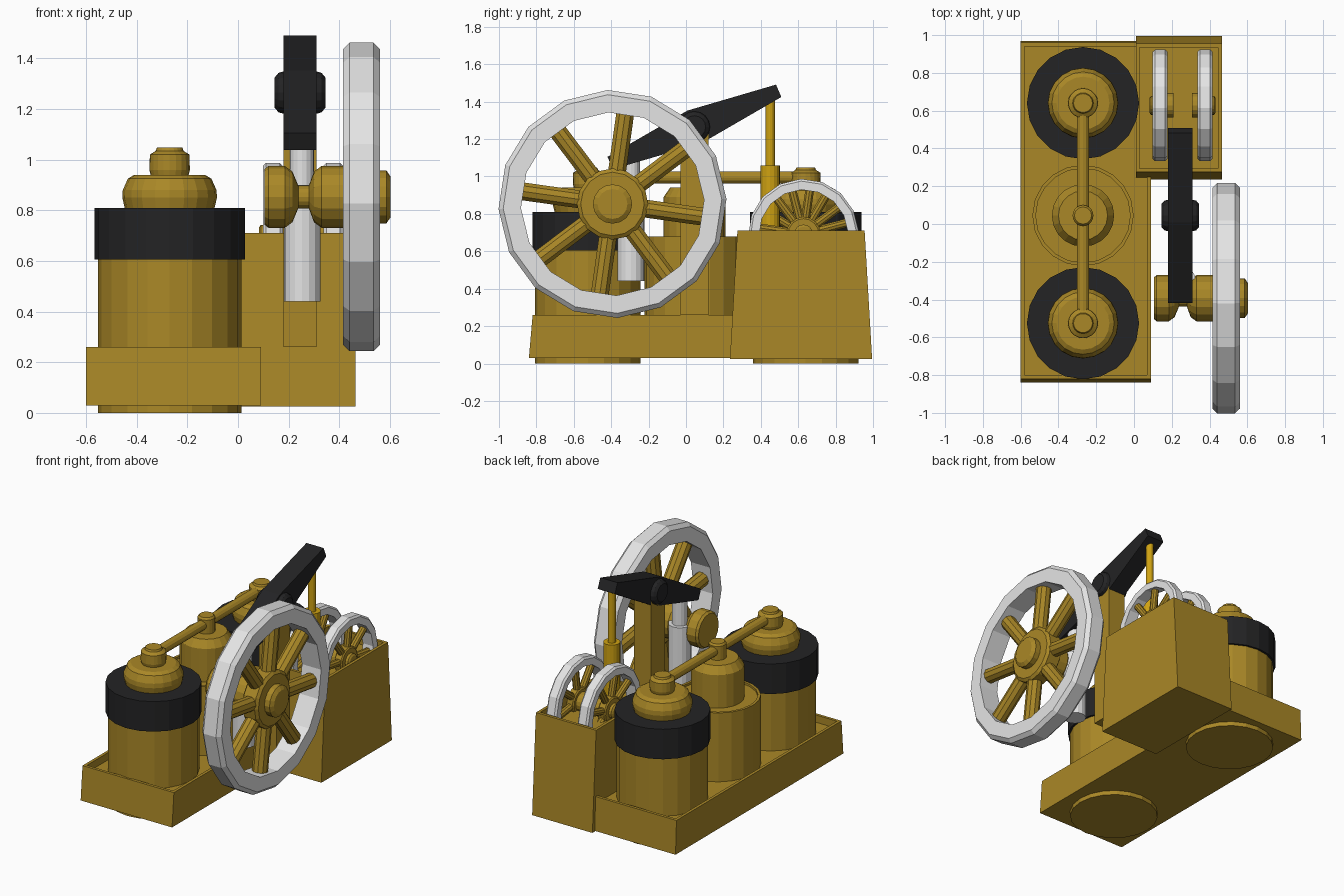
import bpy, bmesh
from math import sin, cos, radians, tau
from mathutils import Vector

if "Cube" in bpy.data.objects:
    bpy.data.objects.remove(bpy.data.objects["Cube"])


def material(name, r, g, b):
    m = bpy.data.materials.new(name)
    m.use_nodes = True
    m.diffuse_color = (r, g, b, 1)
    bsdf = m.node_tree.nodes["Principled BSDF"]
    bsdf.inputs["Base Color"].default_value = (r, g, b, 1)
    bsdf.inputs["Roughness"].default_value = 0.7
    return m


BRASS = material("aged brass", 0.40, 0.245, 0.02)
BLACK = material("black iron", 0.017, 0.017, 0.018)
STEEL = material("pale steel", 0.78, 0.78, 0.78)
YELLOW = material("yellow brass", 0.62, 0.36, 0.006)


def loft(name, rings, mat, loop=False):
    """Skin a list of point rings; cap the ends, or close into a loop."""
    bm = bmesh.new()
    rows = [[bm.verts.new(p) for p in ring] for ring in rings]
    pairs = list(zip(rows, rows[1:]))
    if loop:
        pairs.append((rows[-1], rows[0]))
    else:
        bm.faces.new(rows[0])
        bm.faces.new(rows[-1])
    for a, b in pairs:
        for i in range(len(a)):
            j = (i + 1) % len(a)
            bm.faces.new((a[i], a[j], b[j], b[i]))
    bmesh.ops.recalc_face_normals(bm, faces=bm.faces[:])
    mesh = bpy.data.meshes.new(name)
    bm.to_mesh(mesh)
    bm.free()
    mesh.materials.append(mat)
    obj = bpy.data.objects.new(name, mesh)
    bpy.context.collection.objects.link(obj)
    return obj


def lathe(name, profile, centre, mat, axis="z", n=20, turn=0, loop=False):
    """Revolve (radius, height) points around an axis through centre."""
    rings = []
    for r, h in profile:
        ring = []
        for i in range(n):
            a = radians(turn) + tau * i / n
            u, v = r * cos(a), r * sin(a)
            p = (u, v, h) if axis == "z" else (h, u, v)
            ring.append(Vector(centre) + Vector(p))
        rings.append(ring)
    return loft(name, rings, mat, loop)


def rod(name, start, end, radius, mat, n=12):
    start, end = Vector(start), Vector(end)
    d = end - start
    q = d.to_track_quat("Z", "Y")
    rings = [[p + q @ Vector((radius * cos(tau * i / n), radius * sin(tau * i / n), 0))
              for i in range(n)] for p in (start, end)]
    return loft(name, rings, mat)


def rect(x0, x1, y0, y1, z):
    return [(x0, y0, z), (x1, y0, z), (x1, y1, z), (x0, y1, z)]


def wheel(name, centre, s, turn, side=1):
    """Spoked wheel on the x axis, sized by s; side points to the hub cap."""
    c = Vector(centre)
    w = 0.0725 * s ** 0.85
    b = 0.025 * s
    lathe(name + "_rim", [(0.49 * s, -w), (0.585 * s, -w), (0.61 * s, b - w),
                          (0.61 * s, w - b), (0.585 * s, w), (0.49 * s, w)],
          c, STEEL, "x", 16, 2.5, True)
    hub = [(0.17, -0.06), (0.19, -0.045), (0.19, 0.045), (0.17, 0.06),
           (0.105, 0.06), (0.105, 0.098), (0.08, 0.115)]
    lathe(name + "_hub", [(r * s, h * s * side) for r, h in hub], c, BRASS, "x", 16)
    for k in range(8):
        a = radians(turn + 45 * k)
        d = Vector((0, cos(a), sin(a)))
        rod(f"{name}_spoke_{k + 1}", c + d * 0.1 * s, c + d * 0.51 * s, 0.05 * s, BRASS, 10)


# Base tray and wheel box, each with a rim around a recessed top
loft("base_tray", [rect(-0.6, 0.09, -0.84, 0.97, 0.03), rect(-0.6, 0.09, -0.82, 0.96, 0.26),
                   rect(-0.58, 0.07, -0.80, 0.94, 0.26),
                   rect(-0.58, 0.07, -0.80, 0.94, 0.21)], BRASS)
loft("wheel_box", [rect(0.01, 0.465, 0.235, 0.995, 0.025), rect(0.01, 0.465, 0.275, 0.955, 0.71),
                   rect(0.03, 0.445, 0.295, 0.935, 0.71),
                   rect(0.03, 0.445, 0.295, 0.935, 0.65)], BRASS)

# Two banded boilers and the plain tank between them
X = -0.27
for label, y in (("front", -0.525), ("rear", 0.64)):
    lathe(label + "_boiler", [(0.283, 0), (0.283, 0.62)], (X, y, 0), BRASS)
    lathe(label + "_boiler_band", [(0.297, 0.605), (0.297, 0.81)], (X, y, 0), BLACK)
    lathe(label + "_boiler_dome", [(0.175, 0.8), (0.187, 0.85), (0.185, 0.88), (0.165, 0.925),
                                   (0.14, 0.94), (0.075, 0.94), (0.08, 0.96), (0.078, 1.02),
                                   (0.055, 1.035), (0.05, 1.048)], (X, y, 0), BRASS)
lathe("middle_tank", [(0.268, 0.2), (0.268, 0.68), (0.25, 0.68), (0.25, 0.665)],
      (X, 0.045, 0), BRASS)
lathe("middle_tank_dome", [(0.165, 0.66), (0.165, 0.89), (0.13, 0.94), (0.055, 0.94),
                           (0.055, 1.035), (0.045, 1.048)], (X, 0.045, 0), BRASS)
rod("steam_pipe", (X, -0.525, 0.995), (X, 0.64, 0.995), 0.033, BRASS)

# Rocking beam on its post
loft("beam_post", [rect(0.18, 0.31, -0.03, 0.12, z) for z in (0.26, 1.25)], BRASS)
pivot = Vector((0.245, 0.045, 1.265))
tilt = radians(23.2)
outline = [(-0.49, -0.036), (0, -0.095), (0.49, -0.036),
           (0.49, 0.036), (0, 0.095), (-0.49, 0.036)]
loft("rocking_beam", [[pivot + Vector((x, u * cos(tilt) - v * sin(tilt),
                                       u * sin(tilt) + v * cos(tilt)))
                       for u, v in outline] for x in (-0.065, 0.065)], BLACK)
lathe("beam_pivot", [(0.06, -0.1), (0.078, -0.085), (0.085, -0.06),
                     (0.085, 0.06), (0.078, 0.085), (0.06, 0.1)], pivot, BLACK, "x", 16)

# Rods hanging from the two beam ends
lathe("pump_rod", [(0.053, 0.5), (0.053, 1.06), (0.025, 1.06), (0.025, 1.43)],
      (0.245, 0.45, 0), YELLOW, n=16)
lathe("crank_piston", [(0.072, 0.44), (0.072, 0.9), (0.048, 0.9), (0.048, 1.08)],
      (0.253, -0.295, 0), STEEL, n=16)

# Crank spool and flywheel
lathe("crank_spool", [(0.11, 0.105), (0.122, 0.12), (0.122, 0.185), (0.1, 0.215), (0.045, 0.238),
                      (0.045, 0.28), (0.1, 0.3), (0.122, 0.33), (0.122, 0.45)],
      (0, -0.393, 0.853), BRASS, "x", 16)
wheel("flywheel", (0.488, -0.393, 0.853), 1, 37)

# Pair of small wheels set in the box, mirrored about its middle
for label, x, side, turn in (("left", 0.376, 1, 37), ("right", 0.138, -1, 14.5)):
    wheel(label + "_small_wheel", (x, 0.628, 0.692), 0.485, turn, side)
    lathe(label + "_small_axle", [(0.065, 0), (0.065, -0.07 * side)],
          (x, 0.628, 0.692), BRASS, "x", 16)
